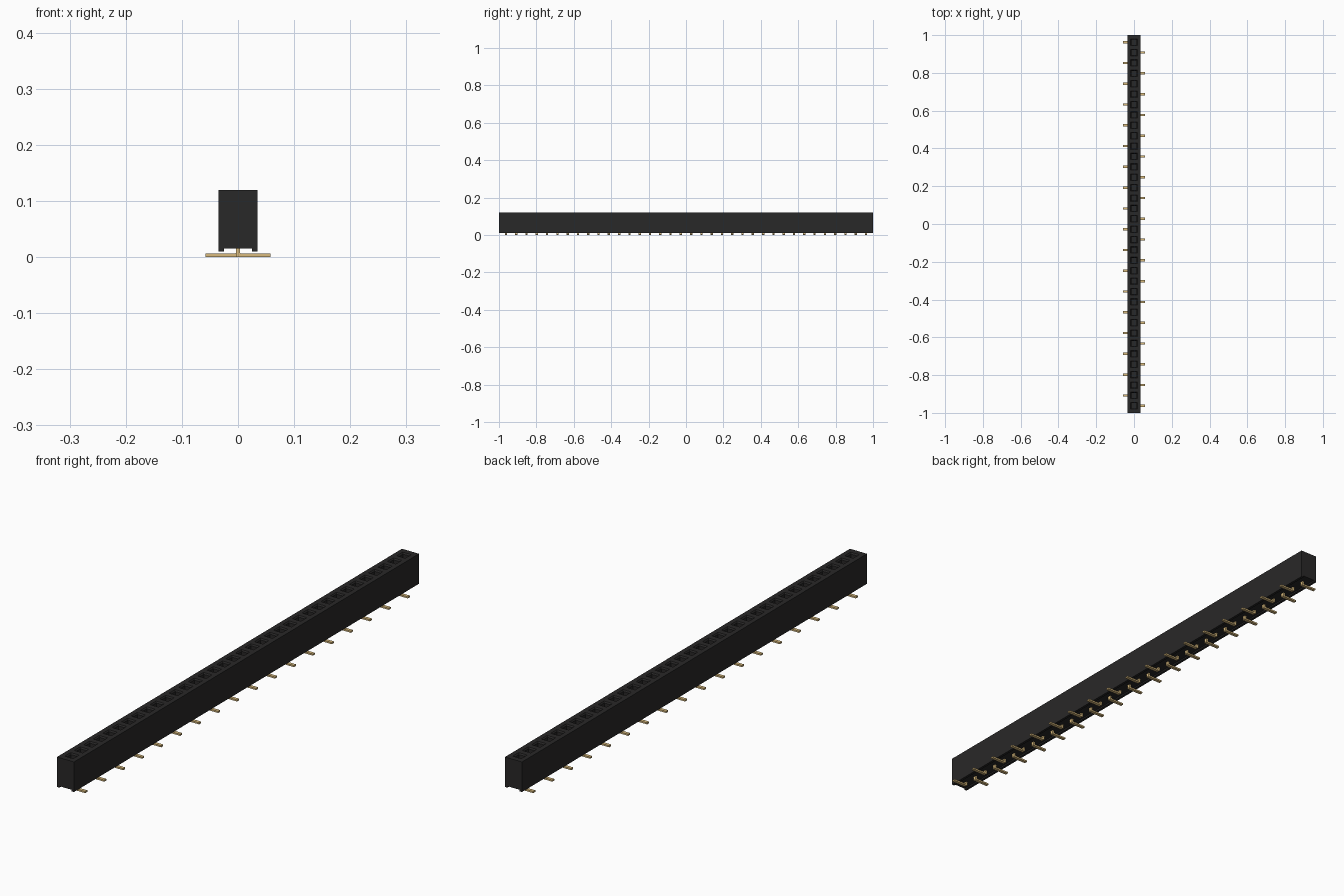
import bpy, bmesh, math

if "Cube" in bpy.data.objects:
    bpy.data.objects.remove(bpy.data.objects["Cube"], do_unlink=True)

PITCH, COUNT = 0.055, 36
FIRST = PITCH * (COUNT - 1) / 2


def material(name, rgb):
    m = bpy.data.materials.new(name)
    m.use_nodes = True
    m.diffuse_color = (*rgb, 1)
    m.node_tree.nodes["Principled BSDF"].inputs["Base Color"].default_value = (*rgb, 1)
    return m


def finish(bm, name, mat):
    bmesh.ops.recalc_face_normals(bm, faces=bm.faces[:])
    me = bpy.data.meshes.new(name)
    bm.to_mesh(me)
    bm.free()
    me.materials.append(mat)
    ob = bpy.data.objects.new(name, me)
    bpy.context.collection.objects.link(ob)
    return ob


def sweep(profile, stations):
    """Closed x-z profile carried along y through the given stations."""
    bm = bmesh.new()
    rings = [[bm.verts.new((x, y, z)) for x, z in profile] for y in stations]
    n = len(profile)
    for a, b in zip(rings, rings[1:]):
        for i in range(n):
            j = (i + 1) % n
            bm.faces.new((a[i], a[j], b[j], b[i]))
    bm.faces.new(rings[0][::-1])
    bm.faces.new(rings[-1])
    bmesh.ops.recalc_face_normals(bm, faces=bm.faces[:])
    return bm


black = material("black plastic", (0.022, 0.021, 0.021))
gold = material("gold contact", (0.70, 0.50, 0.21))

# Housing: long block with a shallow channel underneath, one cell per contact
W, H, C = 0.0345, 0.12, PITCH / 2
section = [(-W, 0.01), (-0.025, 0.01), (-0.025, 0.0155), (0.025, 0.0155), (0.025, 0.01),
           (W, 0.01), (W, H), (C, H), (-C, H), (-W, H)]
cells = [-PITCH * COUNT / 2 + PITCH * i for i in range(COUNT + 1)]
bm = sweep(section, [-1, *cells, 1])

# Sockets: square openings with a chamfered lead-in
tops = []
for f in bm.faces:
    c = f.calc_center_median()
    if f.normal.z > 0.9 and abs(c.x) < 0.001 and abs(c.y) < FIRST + 0.01:
        tops.append(f)
bmesh.ops.inset_individual(bm, faces=tops, thickness=0.0145)
bmesh.ops.inset_individual(bm, faces=tops, thickness=0.005, depth=-0.005)
wells = bmesh.ops.extrude_discrete_faces(bm, faces=tops)["faces"]
bmesh.ops.translate(bm, vec=(0, 0, -0.085), verts=[v for f in wells for v in f.verts])
finish(bm, "housing", black)

# Contacts: bent pins, alternately pointing to either side
T = 0.0035
pin = [(-0.058, 0), (0.001, 0), (T, 0.0025), (T, 0.022), (-T, 0.022),
       (-T, 0.008), (-0.0055, 0.006), (-0.058, 0.006)]
for name, turn in (("right_contacts", 0), ("left_contacts", math.pi)):
    ob = finish(sweep(pin, (FIRST - 0.006, FIRST + 0.006)), name, gold)
    ob.rotation_euler.z = turn
    arr = ob.modifiers.new("row", "ARRAY")
    arr.count = COUNT // 2
    arr.use_relative_offset = False
    arr.use_constant_offset = True
    arr.constant_offset_displace = (0, -2 * PITCH, 0)
